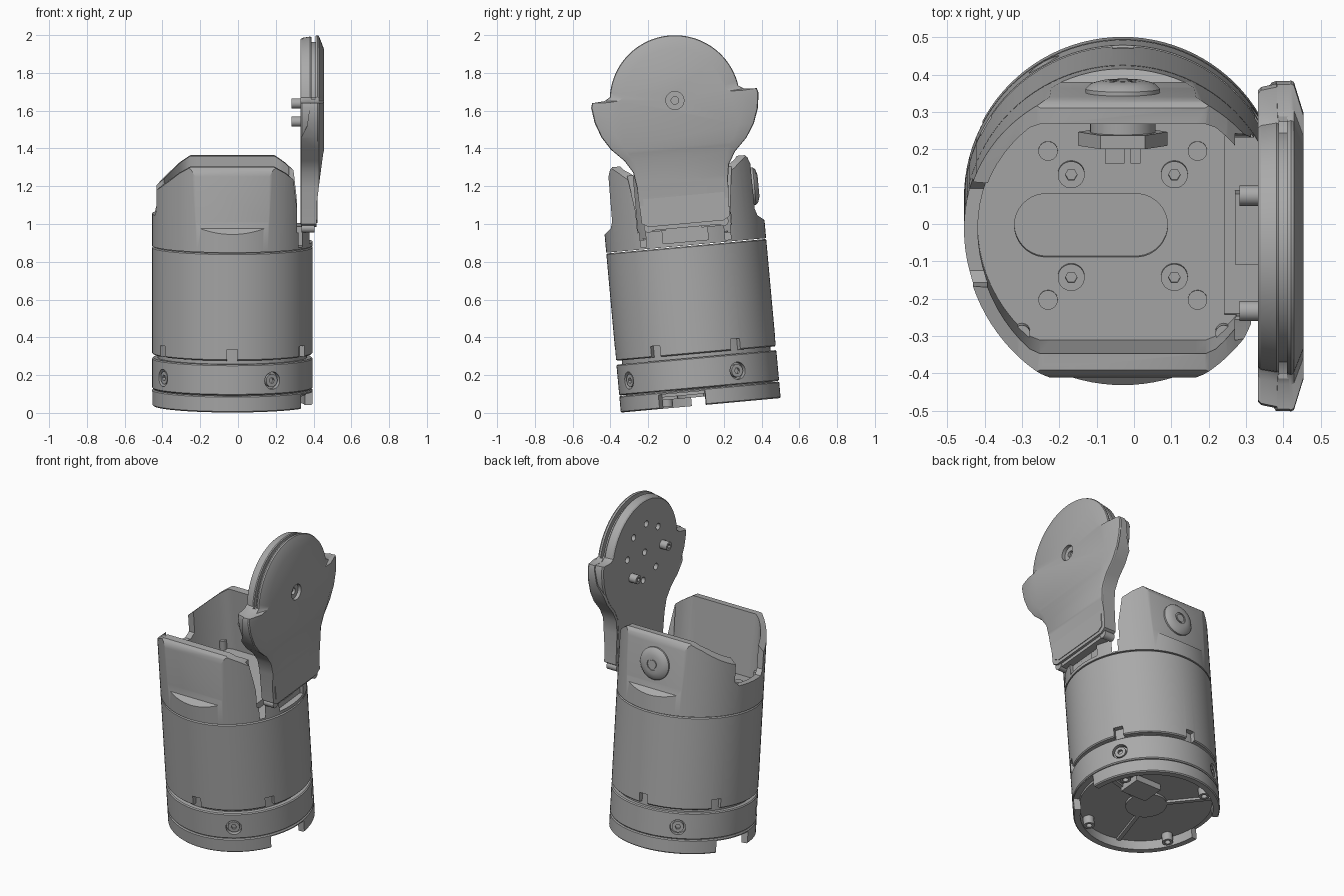
import bpy, bmesh
from math import sin, cos, pi, radians
from mathutils import Matrix, Vector

old = bpy.data.objects.get("Cube")
if old:
    bpy.data.objects.remove(old, do_unlink=True)

grey = bpy.data.materials.new("plain grey")
grey.use_nodes = True
COLOUR = (0.40, 0.40, 0.40, 1)
grey.diffuse_color = COLOUR
grey.node_tree.nodes["Principled BSDF"].inputs["Base Color"].default_value = COLOUR

R = 0.425          # barrel radius
HUB = 1.62         # height of the arm pivot
TILT = Matrix.Translation((-0.03, 0.078, 0.04)) @ Matrix.Rotation(radians(5.2), 4, "X")
parts = []


def finish(name, bm, keep=True):
    bmesh.ops.recalc_face_normals(bm, faces=bm.faces)
    mesh = bpy.data.meshes.new(name)
    bm.to_mesh(mesh)
    bm.free()
    mesh.materials.append(grey)
    ob = bpy.data.objects.new(name, mesh)
    bpy.context.collection.objects.link(ob)
    if keep:
        parts.append(ob)
    return ob


def loft(name, rings, keep=True):
    """Skin a stack of equal-length 3D rings and cap both ends."""
    bm = bmesh.new()
    loops = [[bm.verts.new(p) for p in ring] for ring in rings]
    for a, b in zip(loops, loops[1:]):
        for i in range(len(a)):
            j = (i + 1) % len(a)
            bm.faces.new((a[i], a[j], b[j], b[i]))
    bm.faces.new(loops[0])
    bm.faces.new(loops[-1])
    return finish(name, bm, keep)


def place(axis, p, t):
    return {"x": (t, p[0], p[1]), "y": (p[0], t, p[1]), "z": (p[0], p[1], t)}[axis]


def prism(name, pts, axis, lo, hi, keep=True):
    return loft(name, [[place(axis, p, t) for p in pts] for t in (lo, hi)], keep)


def circle(r, a=0, b=0, n=32):
    return [(a + r * cos(2 * pi * i / n), b + r * sin(2 * pi * i / n)) for i in range(n)]


def rect(a0, a1, b0, b1):
    return [(a0, b0), (a1, b0), (a1, b1), (a0, b1)]


def lathe(name, profile, n=96):
    """Turn a closed (radius, height) profile round the upright axis."""
    bm = bmesh.new()
    loops = [[bm.verts.new((r * cos(2 * pi * k / n), r * sin(2 * pi * k / n), z))
              for r, z in profile] for k in range(n)]
    m = len(profile)
    for k in range(n):
        a, b = loops[k], loops[(k + 1) % n]
        for i in range(m):
            j = (i + 1) % m
            bm.faces.new((a[i], a[j], b[j], b[i]))
    return finish(name, bm)


def spin(ob, degrees):
    ob.data.transform(Matrix.Rotation(radians(degrees), 4, "Z"))
    return ob


def cut(ob, cutter, op="DIFFERENCE"):
    mod = ob.modifiers.new("cut", "BOOLEAN")
    mod.operation, mod.object, mod.solver = op, cutter, "EXACT"
    bpy.context.view_layer.objects.active = ob
    bpy.ops.object.modifier_apply(modifier=mod.name)
    bpy.data.objects.remove(cutter, do_unlink=True)


def tool(pts, axis, lo, hi):
    return prism("cutter", pts, axis, lo, hi, keep=False)


def tube(name, z0, z1, inner, c=0.006):
    return lathe(name, [(inner, z0), (R - c, z0), (R, z0 + c), (R, z1 - c), (R - c, z1), (inner, z1)])


# Foot ring with two openings, and the screw ring above it
foot = tube("foot_ring", 0, 0.088, 0.385)
for start in (-31, 152):
    arc = [(0.6 * cos(radians(start + d)), 0.6 * sin(radians(start + d))) for d in (0, 18, 35)]
    cut(foot, tool([(0, 0)] + arc, "z", -0.1, 0.075))
ring = tube("screw_ring", 0.091, 0.255, 0.33)
prism("underside_plate", circle(0.39, n=64), "z", 0.06, 0.12)
prism("underside_hub", circle(0.12), "z", 0.045, 0.06)
prism("underside_block", rect(0.06, 0.24, 0.06, 0.2), "z", 0.02, 0.06)
for k in range(3):
    spin(prism("underside_rib", rect(0.1, 0.38, -0.012, 0.012), "z", 0.045, 0.06), 15 + 120 * k)

# Side screws with bosses below them
for angle in (-60, 30, 120, 210):
    cut(ring, spin(tool(circle(0.046, 0, 0.165), "x", 0.395, 0.5), angle))
    screw = prism("side_screw", circle(0.034, 0, 0.165), "x", 0.38, 0.418)
    cut(screw, tool(circle(0.016, 0, 0.165, 6), "x", 0.402, 0.5))
    spin(screw, angle)
    boss = prism("foot_boss", circle(0.032, 0.355, 0, 20), "z", 0.008, 0.07)
    cut(boss, tool(circle(0.017, 0.355, 0, 16), "z", -0.1, 0.05))
    spin(boss, angle)

# Barrel with six notches along its lower edge
prism("inner_core", circle(0.395, n=64), "z", 0.12, 0.84)
barrel = tube("barrel", 0.275, 0.846, 0.37)
for k in range(6):
    cut(barrel, spin(tool(rect(0.39, 0.5, -0.028, 0.028), "z", 0.2, 0.335), 30 + 60 * k))

# Head shell: a solid drum cut to shape
shell = prism("head_shell", circle(R, n=96), "z", 0.85, 1.298)
for s in (-1, 1):
    # flat front and back with a sloped shoulder, and sloped top corners
    cut(shell, tool([(s * v, w) for v, w in ((0.34, 1.31), (0.365, 1.285), (0.377, 1.25), (0.379, 1.01),
                     (0.39, 0.975), (0.44, 0.935), (0.6, 0.935), (0.6, 1.31))], "x", -0.6, 0.6))
    cut(shell, tool([(s * u, w) for u, w in ((0.2, 1.31), (0.23, 1.293), (0.28, 1.262),
                     (0.41, 1.15), (0.6, 1.0), (0.6, 1.31))], "y", -0.6, 0.6))
cavity = [(u, max(-0.308, min(0.308, v))) for u, v in circle(0.388, n=72)]
cut(shell, tool(cavity, "z", 0.9, 1.5))
cut(shell, tool([(-0.14, 1.4), (-0.14, 1.05), (-0.11, 1.02), (0.11, 1.02), (0.14, 1.05), (0.14, 1.4)],
                "x", -0.6, -0.3))
cut(shell, tool([(-0.3, 1.4), (-0.25, 1.05), (-0.25, 0.94), (0.25, 0.94), (0.25, 1.05), (0.3, 1.4)],
                "x", 0.3, 0.6))
cut(shell, tool(rect(0.272, 0.37, -0.24, 0.24), "z", 0.86, 1.1))
cut(shell, tool(rect(-0.12, 0.12, 0.87, 1), "x", 0.385, 0.6))

# Floor slot, screws, studs and corner posts
slot = [(u + (-0.12 if u < 0 else 0.12), v) for u, v in circle(0.085, n=34)]
cut(shell, tool([(u - 0.085, v) for u, v in slot], "z", 0.87, 1))
for sx in (-1, 1):
    for sy in (-1, 1):
        collar = prism("floor_screw", circle(0.036, sx * 0.138, sy * 0.138), "z", 0.89, 0.925)
        cut(collar, tool(circle(0.016, sx * 0.138, sy * 0.138, 6), "z", 0.905, 1))
        prism("floor_stud", circle(0.026, sx * 0.2, sy * 0.2, 24), "z", 0.89, 0.908)
        prism("corner_post", circle(0.022, sx * 0.27, sy * 0.285, 24), "z", 0.89, 0.96)
prism("arm_mount_block", rect(0.3, 0.38, -0.1, 0.09), "z", 0.86, 0.96)

# Push button through the back wall
BZ = 1.13
button = loft("back_button", [[(x, y, z) for x, z in circle(r, 0, BZ, 40)]
              for r, y in ((0.1, 0.37), (0.1, 0.388), (0.085, 0.402), (0.055, 0.41))])
mark = tool(circle(0.036, 0, BZ), "y", 0.404, 0.5)
cut(mark, tool(circle(0.026, 0, BZ), "y", 0.3, 0.6))
cut(button, mark)
prism("button_collar", circle(0.088, 0, BZ), "y", 0.27, 0.32)
prism("button_nut", circle(0.12, 0, BZ, 6), "y", 0.235, 0.272)
for x0, x1 in ((-0.048, 0.005), (0.02, 0.048)):
    prism("button_pin", rect(x0, x1, BZ - 0.03, BZ + 0.03), "y", 0.19, 0.24)

# Arm outline: rounded head, shoulder steps and a narrower stem
half = [(0.2, 0.965), (0.235, 0.985), (0.242, 1.18), (0.255, 1.26), (0.295, 1.325), (0.36, 1.39),
        (0.405, 1.46), (0.434, 1.54), (0.445, 1.62), (0.438, 1.645), (0.37, 1.65)]
half += [(0.345 * cos(radians(a)), HUB + 0.345 * sin(radians(a))) for a in range(8, 90, 4)]


def outline(k, low=1.0):
    side = [(v * k, HUB + (w - HUB) * (k if w > HUB else low)) for v, w in half]
    return [(v + 0.01, w) for v, w in side] + [(0.01 - v, w) for v, w in reversed(side)]


def arm_layers(name, layers):
    return loft(name, [[(u, v, w) for v, w in outline(k, low)] for u, k, low in layers])


inner = arm_layers("arm_inner_plate", [(0.362, 0.94, 0.98), (0.37, 0.96, 0.99), (0.412, 0.98, 0.99), (0.418, 0.97, 0.99)])
spacer = arm_layers("arm_spacer", [(0.41, 0.9, 0.97), (0.45, 0.9, 0.97)])
cover = arm_layers("arm_cover", [(0.44, 0.99, 1), (0.45, 1, 1), (0.458, 0.99, 1), (0.484, 0.8, 0.99)])
# the cover thins towards the foot of the stem
cut(cover, tool([(0.49, 1.4), (0.481, 1.36), (0.46, 1.2), (0.446, 1.08), (0.443, 0.9), (0.6, 0.9), (0.6, 1.4)],
                "y", -0.6, 0.6))
# side flange that wraps the lower half down to the stem
flange = prism("arm_flange", outline(0.995), "x", 0.363, 0.446)
cut(flange, tool([(0.3, 1.45), (0.36, 1.45), (0.395, 1.52), (0.415, 1.66), (0.5, 1.66), (0.5, 2.1), (0.3, 2.1)],
                 "y", -0.6, 0.6))
cut(flange, tool(circle(0.34, 0.01, HUB, 64), "x", 0.3, 0.44))
prism("arm_foot", rect(-0.2, 0.22, 0.945, 0.99), "x", 0.375, 0.43)
for v in (-0.19, 0.21):
    prism("arm_foot_tab", circle(0.025, v, 0.96, 20), "x", 0.365, 0.435)

# Pivot hole, small holes round it and two pins on the inner side
for ob in (inner, spacer, cover):
    cut(ob, tool(circle(0.02, 0.01, HUB, 24), "x", 0.2, 0.7))
cut(cover, tool(circle(0.048, 0.01, HUB), "x", 0.462, 0.7))
for k in range(8):
    a = radians(45 * k)
    v, w = 0.01 + 0.175 * cos(a), HUB + 0.175 * sin(a)
    if k in (4, 7):
        pin = prism("arm_pin", circle(0.027, v, w, 24), "x", 0.312, 0.37)
        cut(pin, tool(circle(0.013, v, w, 6), "x", 0.2, 0.33))
    else:
        cut(inner, tool(circle(0.02, v, w, 20), "x", 0.2, 0.4))

# Smooth the round surfaces and lean the whole assembly
bpy.ops.object.select_all(action="DESELECT")
for ob in parts:
    ob.matrix_world = TILT
    ob.select_set(True)
bpy.context.view_layer.objects.active = parts[0]
bpy.ops.object.shade_smooth_by_angle(angle=radians(30))
